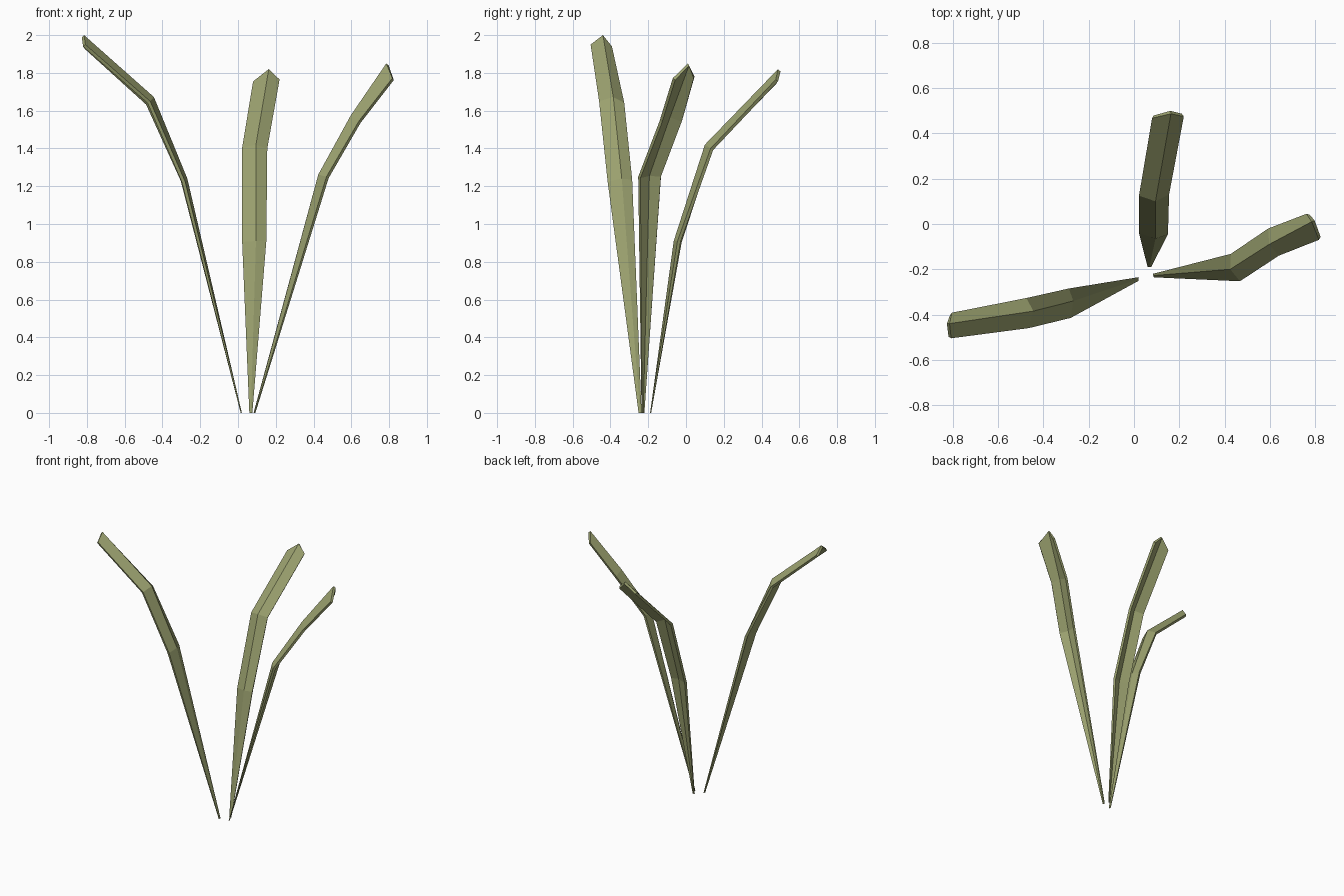
import bpy
from mathutils import Vector

if "Cube" in bpy.data.objects:
    bpy.data.objects.remove(bpy.data.objects["Cube"])

leaf_green = bpy.data.materials.new("leaf_green")
leaf_green.diffuse_color = (0.33, 0.36, 0.16, 1)
leaf_green.use_nodes = True
leaf_green.node_tree.nodes["Principled BSDF"].inputs["Base Color"].default_value = leaf_green.diffuse_color


def blade(name, base, stations, thickness=0.018):
    """Ridged blade: each station is (left edge, raised ridge, right edge)."""
    rows = [[Vector(p) for p in s] for s in stations]
    side = rows[0][2] - rows[0][0]
    side.z = 0
    side = side.normalized() * 0.008
    foot = Vector(base)
    rows.insert(0, [foot - side, foot, foot + side])
    verts = [p for row in rows for p in row]
    faces = []
    for i in range(len(rows) - 1):
        for j in range(2):
            a = 3 * i + j
            faces.append((a, a + 1, a + 4, a + 3))
    mesh = bpy.data.meshes.new(name)
    mesh.from_pydata(verts, [], faces)
    mesh.materials.append(leaf_green)
    ob = bpy.data.objects.new(name, mesh)
    bpy.context.collection.objects.link(ob)
    # thin at the foot, full thickness above
    group = ob.vertex_groups.new(name="thickness")
    group.add([0, 1, 2], 0.3, 'REPLACE')
    group.add(list(range(3, len(verts))), 1.0, 'REPLACE')
    mod = ob.modifiers.new("thickness", 'SOLIDIFY')
    mod.thickness = thickness
    mod.offset = -1
    mod.vertex_group = group.name
    return ob


# Left blade, arching to -x
blade("left_leaf", (0.02, -0.243, 0), [
    ((-0.28, -0.415, 1.225), (-0.268, -0.34, 1.24), (-0.288, -0.285, 1.235)),
    ((-0.465, -0.46, 1.65), (-0.445, -0.385, 1.672), (-0.475, -0.327, 1.642)),
    ((-0.808, -0.505, 1.95), (-0.815, -0.44, 2.0), (-0.805, -0.392, 1.94)),
])

# Back blade, arching to +y
blade("back_leaf", (0.068, -0.19, 0), [
    ((0.022, -0.04, 0.905), (0.095, -0.065, 0.91), (0.15, -0.045, 0.91)),
    ((0.022, 0.125, 1.405), (0.095, 0.10, 1.42), (0.155, 0.13, 1.40)),
    ((0.08, 0.468, 1.755), (0.163, 0.487, 1.82), (0.22, 0.475, 1.765)),
])

# Right blade, arching to +x
blade("right_leaf", (0.085, -0.228, 0), [
    ((0.428, -0.132, 1.257), (0.425, -0.20, 1.262), (0.468, -0.253, 1.25)),
    ((0.593, -0.02, 1.55), (0.597, -0.09, 1.575), (0.64, -0.14, 1.545)),
    ((0.762, 0.045, 1.78), (0.785, 0.01, 1.85), (0.817, -0.07, 1.772)),
])
